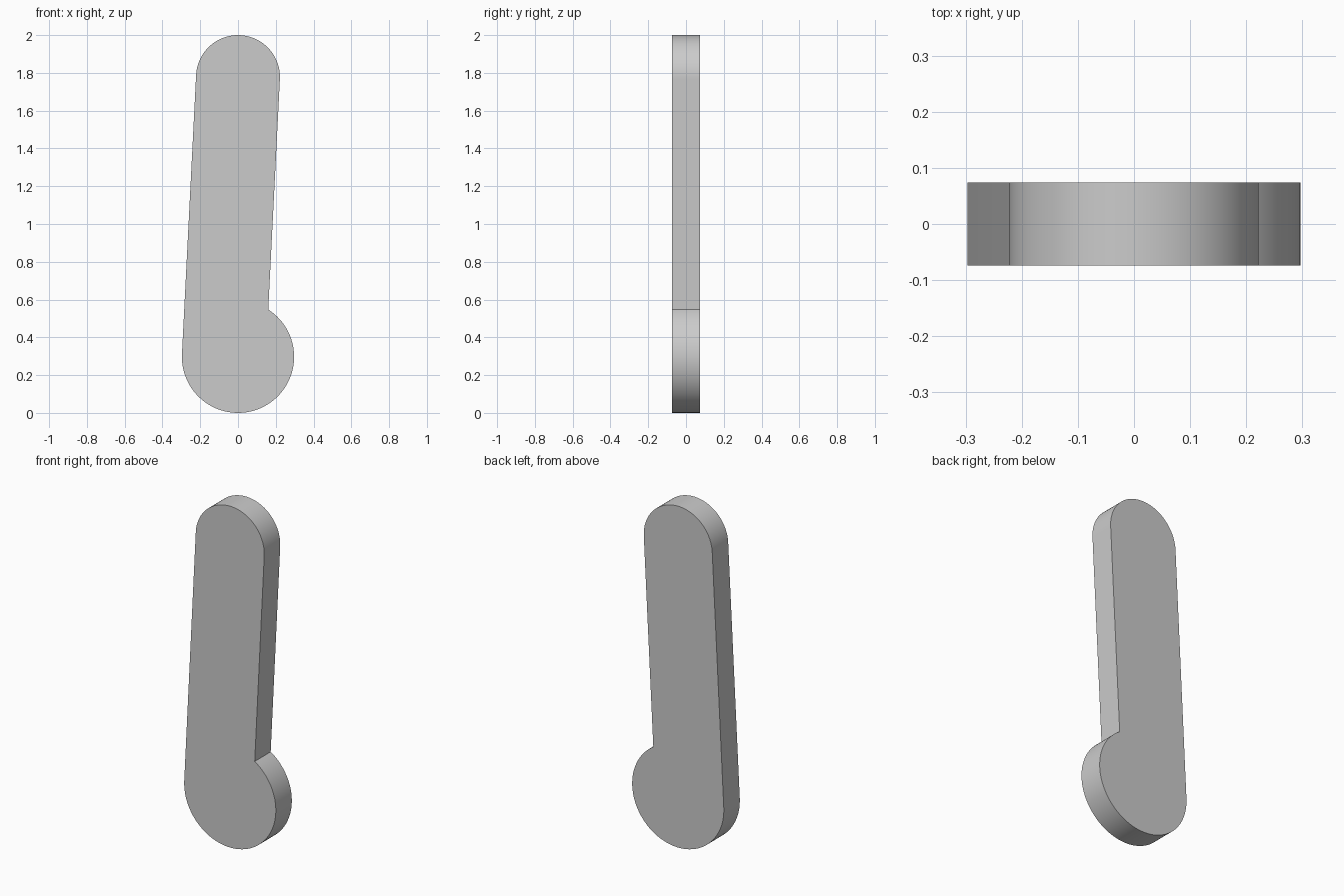
import bpy, bmesh
from math import sin, cos, asin, atan2, radians, pi

cube = bpy.data.objects.get("Cube")
if cube:
    bpy.data.objects.remove(cube, do_unlink=True)

BIG_R, SMALL_R, HALF_DEPTH = 0.297, 0.222, 0.074
LOW_Z, HIGH_Z = BIG_R, 2 - SMALL_R
TILT = asin((BIG_R - SMALL_R) / (HIGH_Z - LOW_Z))


def arc(radius, z, start, end, steps):
    """Points on an arc, counter-clockwise from start to end."""
    angles = [start + (end - start) * i / steps for i in range(steps + 1)]
    return [(radius * cos(a), z + radius * sin(a)) for a in angles]


# Plain grey material
grey = bpy.data.materials.new("grey")
grey.use_nodes = True
colour = (0.6, 0.6, 0.6, 1)
grey.diffuse_color = colour
grey.node_tree.nodes["Principled BSDF"].inputs["Base Color"].default_value = colour

# Outline: round tip, tangent left side, large round end, notch on the right
notch = atan2(0.25, 0.16)
outline = arc(SMALL_R, HIGH_Z, -TILT, pi - TILT, 48)
outline += arc(BIG_R, LOW_Z, pi - TILT, 2 * pi + notch, 64)

# Extrude the outline into a flat lever
bm = bmesh.new()
front = bm.faces.new([bm.verts.new((x, -HALF_DEPTH, z)) for x, z in outline])
result = bmesh.ops.extrude_face_region(bm, geom=[front], use_keep_orig=True)
back_verts = [v for v in result["geom"] if isinstance(v, bmesh.types.BMVert)]
bmesh.ops.translate(bm, verts=back_verts, vec=(0, 2 * HALF_DEPTH, 0))
bmesh.ops.recalc_face_normals(bm, faces=bm.faces)
mesh = bpy.data.meshes.new("lever")
bm.to_mesh(mesh)
bm.free()
mesh.materials.append(grey)

lever = bpy.data.objects.new("lever", mesh)
bpy.context.collection.objects.link(lever)
bpy.context.view_layer.objects.active = lever
lever.select_set(True)
bpy.ops.object.shade_smooth_by_angle(angle=radians(30))
